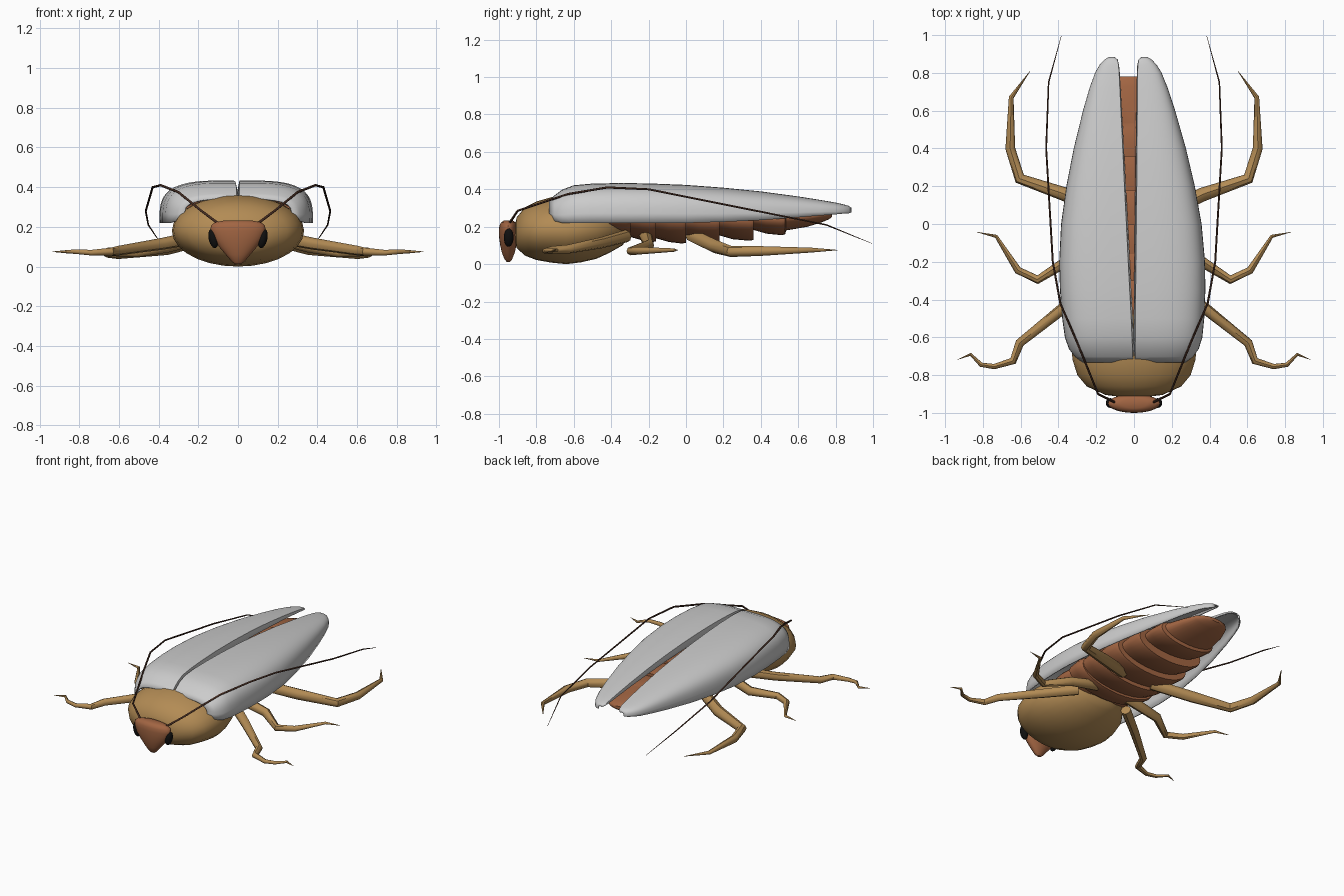
import bpy, bmesh, math
from mathutils import Vector


def material(name, rgb):
    m = bpy.data.materials.new(name)
    m.diffuse_color = (*rgb, 1)
    return m


TAN = material("tan", (0.45, 0.26, 0.09))
RUST = material("rust", (0.36, 0.13, 0.055))
DARK = material("dark_brown", (0.06, 0.025, 0.015))
BLACK = material("black", (0.005, 0.005, 0.005))


def finish(ob, mat=None, angle=40):
    if mat:
        ob.data.materials.append(mat)
    bpy.ops.object.select_all(action='DESELECT')
    ob.select_set(True)
    bpy.context.view_layer.objects.active = ob
    bpy.ops.object.shade_smooth_by_angle(angle=math.radians(angle))
    return ob


def loft(name, rings, mat=None, closed=True, angle=40):
    """Skin a list of point rings; closed rings get end caps."""
    bm = bmesh.new()
    vs = [[bm.verts.new(p) for p in r] for r in rings]
    n = len(rings[0])
    for a, b in zip(vs, vs[1:]):
        for i in range(n if closed else n - 1):
            j = (i + 1) % n
            bm.faces.new((a[i], a[j], b[j], b[i]))
    if closed:
        bm.faces.new(vs[0])
        bm.faces.new(vs[-1])
    bmesh.ops.recalc_face_normals(bm, faces=bm.faces)
    me = bpy.data.meshes.new(name)
    bm.to_mesh(me)
    bm.free()
    ob = bpy.data.objects.new(name, me)
    bpy.context.collection.objects.link(ob)
    return finish(ob, mat, angle)


def ring_y(y, w, zb, zt, cx=0, n=28):
    """Ellipse across the body at depth y."""
    c, h = (zb + zt) / 2, (zt - zb) / 2
    return [(cx + w * math.cos(2 * math.pi * i / n), y,
             c + h * math.sin(2 * math.pi * i / n)) for i in range(n)]


def tube(name, pts, mat, res=2):
    """Tapered tube through (x, y, z, radius) points."""
    cu = bpy.data.curves.new(name, 'CURVE')
    cu.dimensions = '3D'
    cu.bevel_depth = 1
    cu.bevel_resolution = res
    cu.use_fill_caps = True
    sp = cu.splines.new('POLY')
    sp.points.add(len(pts) - 1)
    for p, (x, y, z, r) in zip(sp.points, pts):
        p.co = (x, y, z, 1)
        p.radius = r
    tmp = bpy.data.objects.new(name + "_path", cu)
    bpy.context.collection.objects.link(tmp)
    dg = bpy.context.evaluated_depsgraph_get()
    me = bpy.data.meshes.new_from_object(tmp.evaluated_get(dg))
    bpy.data.objects.remove(tmp)
    me.materials.clear()
    ob = bpy.data.objects.new(name, me)
    bpy.context.collection.objects.link(ob)
    return finish(ob, mat, 45)


# thorax
loft("thorax", [ring_y(*s) for s in [
    (-0.915, 0.07, 0.12, 0.21), (-0.905, 0.15, 0.085, 0.25), (-0.86, 0.25, 0.045, 0.305),
    (-0.80, 0.30, 0.022, 0.335), (-0.72, 0.325, 0.008, 0.358), (-0.64, 0.333, 0.0, 0.36),
    (-0.56, 0.325, 0.01, 0.36), (-0.48, 0.30, 0.028, 0.35), (-0.41, 0.25, 0.06, 0.33),
    (-0.34, 0.18, 0.10, 0.30), (-0.31, 0.10, 0.14, 0.26)]], TAN)

# abdomen: each plate bulges, then steps in under the next
segs = [(-0.48, -0.30, 0.27, 0.15, 0.36), (-0.30, -0.16, 0.30, 0.118, 0.37),
        (-0.16, 0.00, 0.30, 0.11, 0.37), (0.00, 0.18, 0.29, 0.112, 0.36),
        (0.18, 0.36, 0.26, 0.125, 0.345), (0.36, 0.53, 0.22, 0.155, 0.325)]
rings = []
for y0, y1, w, zb, zt in segs:
    rings += [ring_y(y0, w - 0.012, zb + 0.028, zt - 0.01),
              ring_y(y0 + 0.07, w, zb + 0.008, zt),
              ring_y(y1 - 0.02, w, zb, zt - 0.005),
              ring_y(y1, w - 0.008, zb + 0.004, zt - 0.01)]
rings += [ring_y(0.535, 0.195, 0.18, 0.315, -0.01), ring_y(0.65, 0.165, 0.20, 0.305, -0.02),
          ring_y(0.73, 0.13, 0.225, 0.295, -0.025), ring_y(0.765, 0.09, 0.24, 0.285, -0.03),
          ring_y(0.78, 0.045, 0.252, 0.275, -0.03)]
loft("abdomen", rings, RUST)

# head: wide at the crown, narrowing to the mouth
N = 28
loft("head", [[(hx * math.cos(2 * math.pi * i / N), -0.95 + hy * math.sin(2 * math.pi * i / N), z)
               for i in range(N)] for z, hx, hy in [
    (0.012, 0.015, 0.008), (0.025, 0.032, 0.02), (0.06, 0.062, 0.034), (0.10, 0.096, 0.043),
    (0.14, 0.123, 0.049), (0.18, 0.138, 0.05), (0.205, 0.137, 0.048), (0.222, 0.118, 0.04),
    (0.232, 0.07, 0.025)]], RUST)

# wing cases: (y, inner x, outer x, bottom z, top z)
stations = [(-0.73, 0.003, 0.27, 0.25, 0.34), (-0.70, 0.003, 0.31, 0.23, 0.365),
            (-0.66, 0.003, 0.34, 0.22, 0.395), (-0.60, 0.004, 0.36, 0.22, 0.418),
            (-0.50, 0.006, 0.372, 0.22, 0.427), (-0.35, 0.011, 0.381, 0.22, 0.430),
            (-0.20, 0.016, 0.382, 0.22, 0.428), (0.0, 0.022, 0.368, 0.22, 0.42),
            (0.20, 0.029, 0.336, 0.226, 0.405), (0.40, 0.035, 0.293, 0.235, 0.385),
            (0.60, 0.042, 0.24, 0.25, 0.358), (0.72, 0.046, 0.203, 0.26, 0.339),
            (0.80, 0.049, 0.172, 0.266, 0.325), (0.84, 0.052, 0.148, 0.27, 0.316),
            (0.868, 0.058, 0.122, 0.272, 0.308), (0.882, 0.075, 0.098, 0.276, 0.298)]
for side, s in (("right", 1), ("left", -1)):
    rings = []
    for y, xi, xo, zb, zt in stations:
        lean = -0.02 * (y + 0.7)
        h, w = zt - zb, xo - xi
        r = [(s * xi + lean, y, zb + 0.8 * h)]
        for k in range(19):
            a = math.pi / 2 * k / 18
            r.append((s * (xi + w * (0.02 + 0.98 * abs(math.sin(a)) ** 0.57)) + lean, y,
                      zb + h * abs(math.cos(a) if k < 18 else 0) ** 0.57))
        rings.append(r)
    wing = loft(side + "_wing_case", rings, closed=False, angle=60)
    mod = wing.modifiers.new("thickness", 'SOLIDIFY')
    mod.thickness = 0.008
    mod.offset = 0

# eyes, antennae and legs on both sides
limbs = {
    "antenna": (DARK, [
        (0.09, -0.95, 0.21, 0.007), (0.19, -0.90, 0.285, 0.006), (0.30, -0.63, 0.375, 0.006),
        (0.39, -0.42, 0.41, 0.006), (0.43, -0.20, 0.40, 0.0055), (0.465, 0.40, 0.28, 0.005),
        (0.452, 0.75, 0.21, 0.004), (0.385, 0.995, 0.11, 0.001)]),
    "front_leg": (TAN, [
        (0.20, -0.32, 0.15, 0.034), (0.38, -0.45, 0.115, 0.03), (0.605, -0.63, 0.08, 0.024),
        (0.64, -0.725, 0.075, 0.02), (0.74, -0.755, 0.07, 0.014), (0.81, -0.745, 0.075, 0.012),
        (0.865, -0.69, 0.075, 0.008), (0.935, -0.718, 0.075, 0.001)]),
    "middle_leg": (TAN, [
        (0.13, -0.22, 0.165, 0.036), (0.36, -0.20, 0.10, 0.03), (0.51, -0.295, 0.07, 0.023),
        (0.615, -0.245, 0.072, 0.02), (0.73, -0.065, 0.075, 0.009), (0.83, -0.043, 0.075, 0.001)]),
    "hind_leg": (TAN, [
        (0.12, 0.03, 0.155, 0.036), (0.36, 0.155, 0.095, 0.037), (0.605, 0.24, 0.068, 0.03),
        (0.655, 0.40, 0.07, 0.026), (0.65, 0.67, 0.075, 0.013), (0.55, 0.81, 0.075, 0.001)]),
}
for side, s in (("right", 1), ("left", -1)):
    for part, (mat, pts) in limbs.items():
        tube(f"{side}_{part}", [(s * x, y, z, r) for x, y, z, r in pts], mat)
    bpy.ops.mesh.primitive_uv_sphere_add(segments=20, ring_count=12, radius=1,
                                         location=(s * 0.124, -0.948, 0.142))
    eye = bpy.context.object
    eye.name = side + "_eye"
    eye.scale = (0.024, 0.026, 0.05)
    eye.rotation_euler = (0, s * 0.2, 0)
    finish(eye, BLACK)
